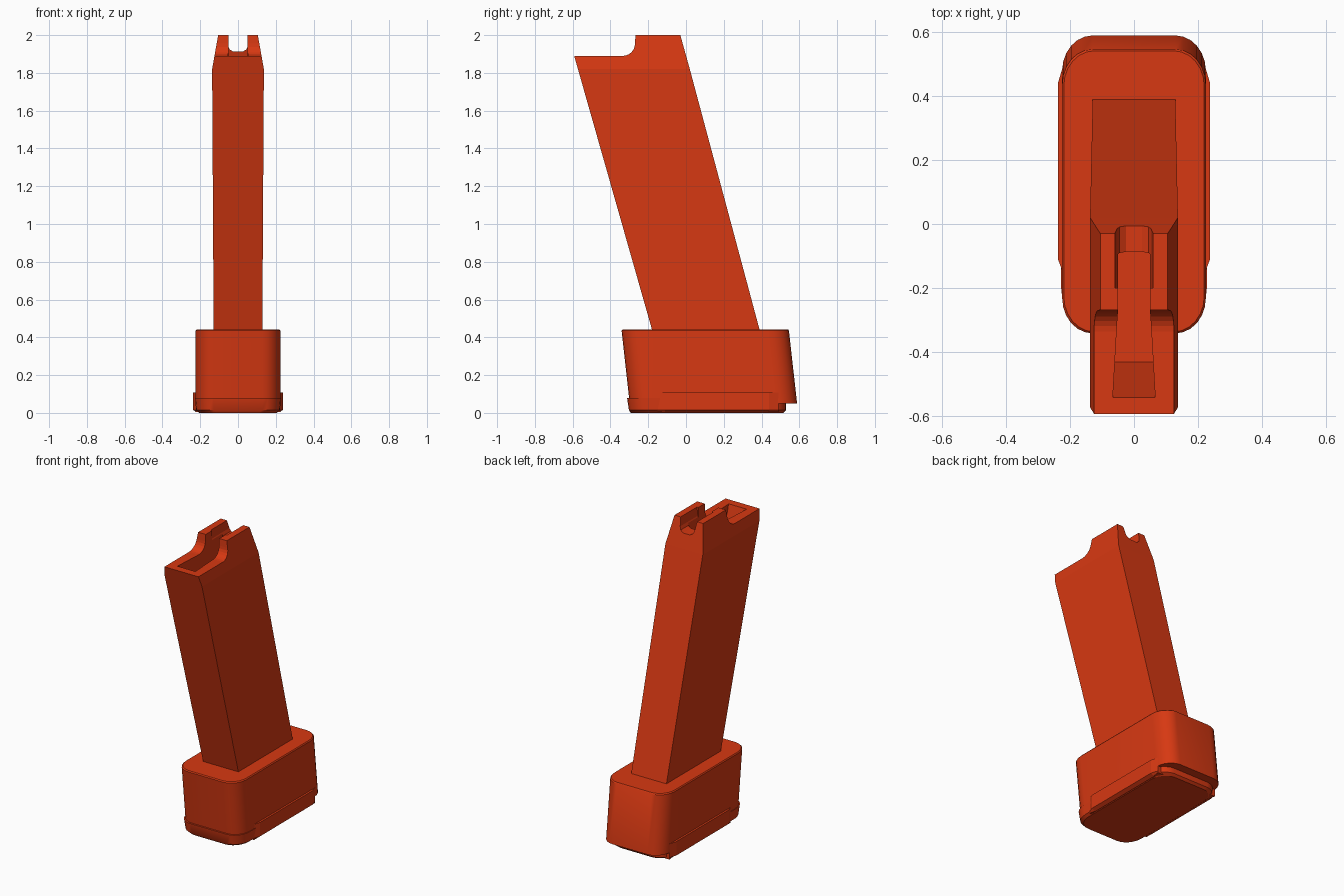
import bpy, bmesh, math

cube = bpy.data.objects.get("Cube")
if cube:
    bpy.data.objects.remove(cube)

red = bpy.data.materials.new("orange red")
red.use_nodes = True
color = (0.68, 0.04, 0.006, 1)
red.diffuse_color = color
red.node_tree.nodes["Principled BSDF"].inputs["Base Color"].default_value = color


def loft(name, rings):
    """Closed solid through matching rings of points, listed bottom to top."""
    bm = bmesh.new()
    rows = [[bm.verts.new(p) for p in ring] for ring in rings]
    n = len(rows[0])
    for a, b in zip(rows, rows[1:]):
        for i in range(n):
            j = (i + 1) % n
            bm.faces.new((a[i], a[j], b[j], b[i]))
    bm.faces.new(rows[0][::-1])
    bm.faces.new(rows[-1])
    bmesh.ops.recalc_face_normals(bm, faces=bm.faces)
    mesh = bpy.data.meshes.new(name)
    bm.to_mesh(mesh)
    bm.free()
    mesh.materials.append(red)
    obj = bpy.data.objects.new(name, mesh)
    bpy.context.collection.objects.link(obj)
    return obj


def rect(w, front, back, z):
    return [(-w, front, z), (w, front, z), (w, back, z), (-w, back, z)]


def rounded(w, front, back, z, rx=0.095, ry=0.11, steps=6):
    """Rectangle outline with elliptical corners."""
    pts = []
    for k, (sx, cy, sy) in enumerate(((1, back, 1), (-1, back, 1),
                                      (-1, front, -1), (1, front, -1))):
        for i in range(steps + 1):
            a = math.radians(90 * k + 90 * i / steps)
            pts.append((sx * (w - rx) + rx * math.cos(a),
                        cy - sy * ry + ry * math.sin(a), z))
    return pts


def cut(target, cutter):
    mod = target.modifiers.new("cut", 'BOOLEAN')
    mod.operation = 'DIFFERENCE'
    mod.solver = 'EXACT'
    mod.object = cutter
    cutter.hide_render = True
    cutter.hide_viewport = True
    cutter.display_type = 'WIRE'


def smooth(obj):
    bpy.ops.object.select_all(action='DESELECT')
    obj.select_set(True)
    bpy.context.view_layer.objects.active = obj
    bpy.ops.object.shade_smooth_by_angle(angle=math.radians(30))


# Leaning tube with tapered feed lips
tube = loft("magazine_tube", [
    rect(0.128, -0.14, 0.427, 0.30),
    rect(0.137, -0.572, 0.02, 1.82),
    rect(0.105, -0.623, -0.03, 2.0)])

# Step in front of the feed lips, with a concave fillet
profile = [(-0.8, 1.89), (-0.335, 1.89)]
for i in range(1, 7):
    a = math.radians(90 * i / 6)
    profile.append((-0.335 + 0.065 * math.sin(a), 1.955 - 0.065 * math.cos(a)))
profile += [(-0.262, 2.1), (-0.8, 2.1)]
step = loft("step_cutter", [[(x, y, z) for y, z in profile] for x in (-0.3, 0.3)])
cut(tube, step)

# Inner cavity, wider at the front
def cavity_ring(y0, z):
    return [(-0.066, y0, z), (0.066, y0, z), (0.05, y0 + 0.28, z),
            (0.05, y0 + 0.46, z), (-0.05, y0 + 0.46, z), (-0.05, y0 + 0.28, z)]


cavity = loft("cavity_cutter", [cavity_ring(-0.43, 1.50), cavity_ring(-0.60, 2.1)])
cut(tube, cavity)

# Round-bottomed notch through the rear wall
notch_profile = [(0.062, 2.1), (0.060, 2.0), (0.053, 1.945), (0.045, 1.925), (0.025, 1.912)]
notch_profile += [(-x, z) for x, z in reversed(notch_profile)]
notch = loft("notch_cutter", [[(x, y, z) for x, z in notch_profile] for y in (-0.20, 0.2)])
cut(tube, notch)

# Flared base sleeve, leaning back toward the bottom
sleeve = loft("base_sleeve", [
    rounded(0.224, -0.298, 0.588, 0.05),
    rounded(0.224, -0.341, 0.545, 0.435),
    rounded(0.219, -0.336, 0.540, 0.442)])
smooth(sleeve)

# Floor plate below the sleeve
floor = loft("floor_plate", [
    rounded(0.205, -0.292, 0.515, 0.0),
    rounded(0.222, -0.302, 0.53, 0.014),
    rounded(0.227, -0.312, 0.53, 0.08)])
smooth(floor)

# Raised side rails with tapered ends
for side, label in ((1, "left"), (-1, "right")):
    def rail_ring(z, inset):
        w = 0.237 - inset
        return [(side * x, y, z) for x, y in (
            (0.17, -0.15), (0.222, -0.15), (w, -0.11), (w, 0.44), (0.222, 0.49), (0.17, 0.49))]
    loft(label + "_side_rail", [rail_ring(0.004, 0.022), rail_ring(0.016, 0), rail_ring(0.108, 0)])
